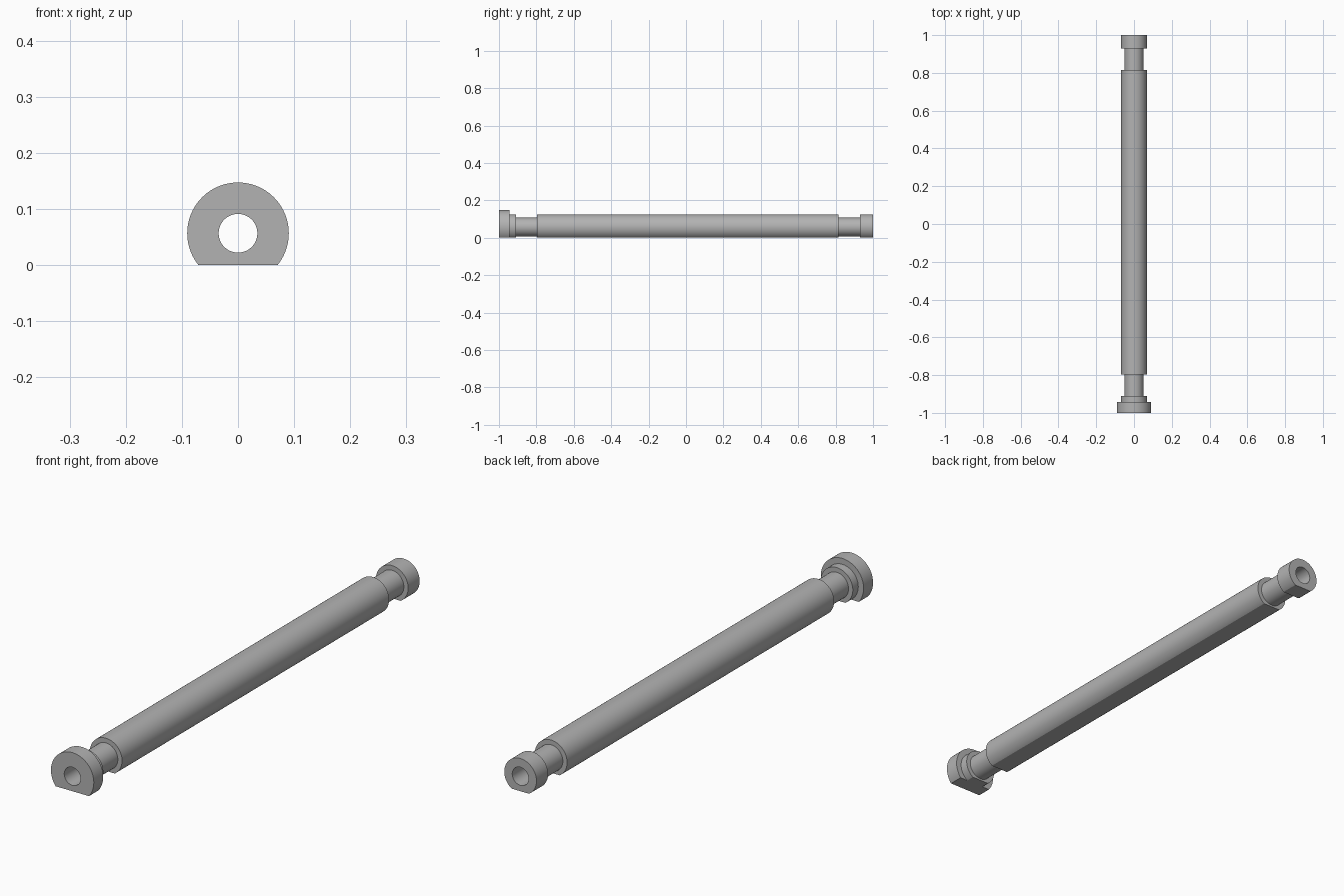
import bpy, bmesh, math
from mathutils import Vector, Matrix

cube = bpy.data.objects.get("Cube")
if cube:
    bpy.data.objects.remove(cube, do_unlink=True)

AXIS_Z = 0.057
BORE, NECK, BODY, FLANGE = 0.0345, 0.05, 0.068, 0.0905
SEGMENTS = 96

steel = bpy.data.materials.new("grey_steel")
steel.use_nodes = True
colour = (0.45, 0.45, 0.45, 1)
steel.diffuse_color = colour
steel.node_tree.nodes["Principled BSDF"].inputs["Base Color"].default_value = colour

# Stepped sections along the shaft: start, end, radius
sections = [
    (-1.0, -0.943, FLANGE),   # front flange
    (-0.943, -0.91, BODY),    # front collar
    (-0.91, -0.797, NECK),    # front neck
    (-0.797, 0.815, BODY),    # main barrel
    (0.815, 0.93, NECK),      # rear neck
    (0.93, 1.0, BODY),        # rear collar
]
profile = [(-1.0, BORE)]
for start, end, radius in sections:
    profile += [(start, radius), (end, radius)]
profile.append((1.0, BORE))

# Turn the closed profile around the bore axis
bm = bmesh.new()
centre = Vector((0, 0, AXIS_Z))
points = [bm.verts.new((0, y, AXIS_Z + r)) for y, r in profile]
edges = [bm.edges.new((a, b)) for a, b in zip(points, points[1:] + points[:1])]
bmesh.ops.spin(bm, geom=points + edges, cent=centre, axis=(0, 1, 0),
               angle=math.tau, steps=SEGMENTS, use_merge=False)
bmesh.ops.remove_doubles(bm, verts=bm.verts, dist=1e-5)

# Mill the flat along the underside and close it
bmesh.ops.bisect_plane(bm, geom=bm.verts[:] + bm.edges[:] + bm.faces[:],
                       plane_co=(0, 0, 0), plane_no=(0, 0, -1), clear_outer=True)
rim = [e for e in bm.edges if e.is_boundary]
bmesh.ops.holes_fill(bm, edges=rim, sides=0)
bmesh.ops.recalc_face_normals(bm, faces=bm.faces)

mesh = bpy.data.meshes.new("stepped_shaft")
bm.to_mesh(mesh)
bm.free()
mesh.materials.append(steel)
shaft = bpy.data.objects.new("stepped_shaft", mesh)
bpy.context.collection.objects.link(shaft)

bpy.ops.object.select_all(action='DESELECT')
shaft.select_set(True)
bpy.context.view_layer.objects.active = shaft
bpy.ops.object.shade_smooth_by_angle(angle=math.radians(30))
